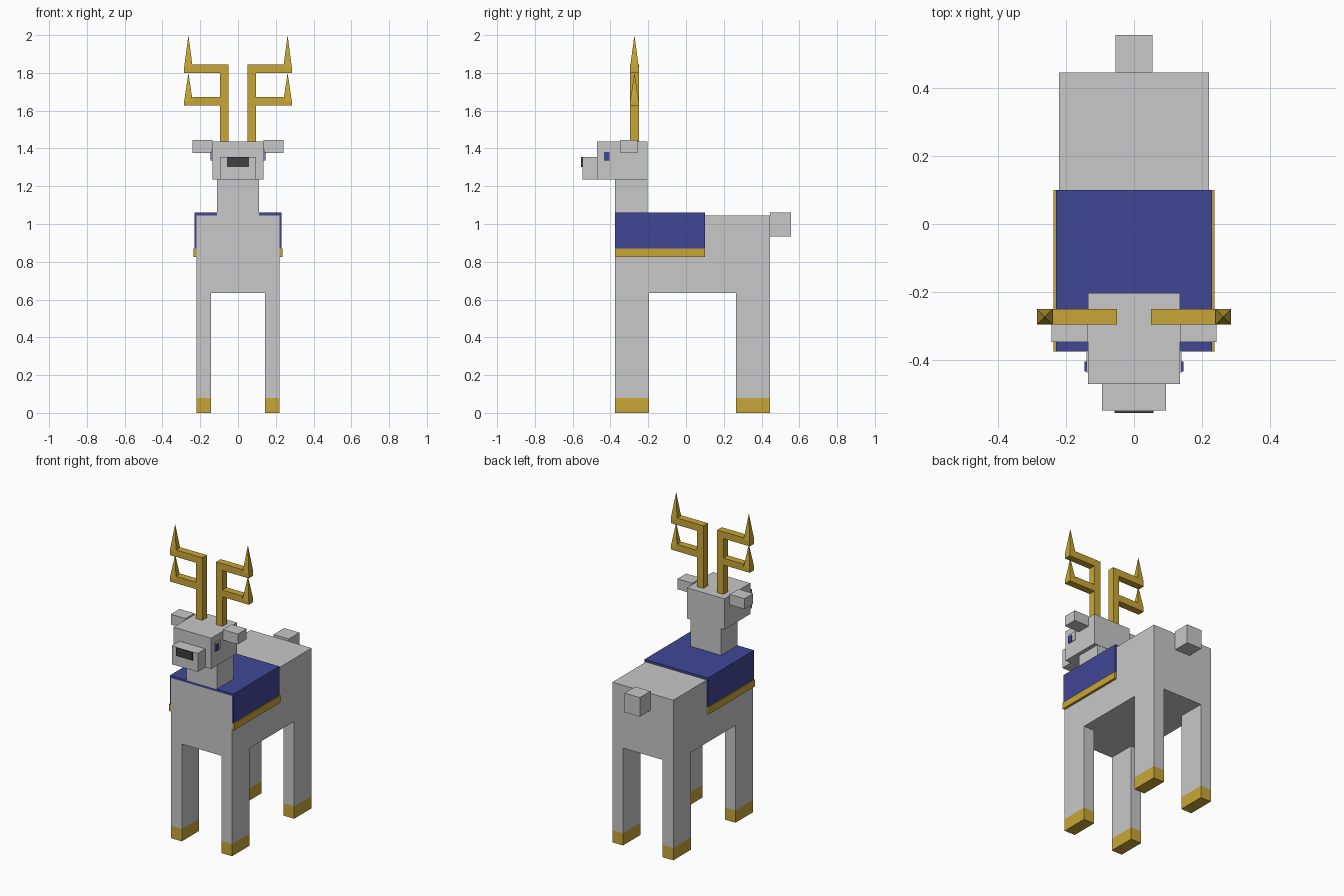
import bpy
import bmesh
from mathutils import Vector

if "Cube" in bpy.data.objects:
    bpy.data.objects.remove(bpy.data.objects["Cube"], do_unlink=True)


def material(name, rgb):
    mat = bpy.data.materials.new(name)
    mat.use_nodes = True
    mat.diffuse_color = (*rgb, 1)
    mat.node_tree.nodes["Principled BSDF"].inputs["Base Color"].default_value = (*rgb, 1)
    return mat


GREY = material("light grey", (0.58, 0.58, 0.58))
GOLD = material("gold", (0.58, 0.38, 0.037))
BLUE = material("deep blue", (0.051, 0.061, 0.305))
DARK = material("charcoal", (0.05, 0.05, 0.052))


def finish(name, bm, mat):
    mesh = bpy.data.meshes.new(name)
    bmesh.ops.recalc_face_normals(bm, faces=bm.faces[:])
    bm.to_mesh(mesh)
    bm.free()
    mesh.materials.append(mat)
    obj = bpy.data.objects.new(name, mesh)
    bpy.context.collection.objects.link(obj)
    return obj


def add_box(bm, x, y, z):
    """Add a box given its (low, high) span on each axis."""
    spans = (x, y, z)
    for v in bmesh.ops.create_cube(bm, size=1)["verts"]:
        v.co = Vector([s[0] if c < 0 else s[1] for s, c in zip(spans, v.co)])


def box(name, mat, x, y, z):
    bm = bmesh.new()
    add_box(bm, x, y, z)
    return finish(name, bm, mat)


def mirrored(x, side):
    return tuple(sorted(side * c for c in x))


SIDES = (("left", 1), ("right", -1))
FRONT, BACK = -0.375, 0.445

# Body, neck and tail
box("body", GREY, (-0.22, 0.22), (FRONT, BACK), (0.635, 1.045))
box("neck", GREY, (-0.11, 0.11), (FRONT, -0.205), (1.04, 1.235))
box("tail", GREY, (-0.055, 0.055), (BACK, 0.555), (0.935, 1.06))

# Legs with gold hooves
for side_name, side in SIDES:
    x = mirrored((0.143, 0.22), side)
    for end, y in (("front", (FRONT, -0.197)), ("back", (0.265, BACK))):
        box(f"{end}_{side_name}_leg", GREY, x, y, (0.08, 0.635))
        box(f"{end}_{side_name}_hoof", GOLD, x, y, (0, 0.08))

# Blanket draped over the back, with gold hems
CLOTH = (FRONT, 0.10)
box("blanket_top", BLUE, (-0.229, 0.229), CLOTH, (1.045, 1.06))
for side_name, side in SIDES:
    box(f"blanket_{side_name}_flap", BLUE, mirrored((0.22, 0.229), side), CLOTH, (0.87, 1.045))
    box(f"blanket_{side_name}_hem", GOLD, mirrored((0.22, 0.236), side), CLOTH, (0.826, 0.87))

# Head, muzzle and nose
box("head", GREY, (-0.135, 0.135), (-0.47, -0.203), (1.235, 1.436))
box("muzzle", GREY, (-0.094, 0.094), (-0.548, -0.47), (1.235, 1.356))
box("nose", DARK, (-0.058, 0.058), (-0.555, -0.548), (1.302, 1.356))

# Ears and eyes
for side_name, side in SIDES:
    box(f"{side_name}_ear", GREY, mirrored((0.135, 0.242), side), (-0.347, -0.257), (1.377, 1.445))
    box(f"{side_name}_eye", GREY, mirrored((0.135, 0.14), side), (-0.436, -0.378), (1.336, 1.395))
    box(f"{side_name}_pupil", BLUE, mirrored((0.14, 0.145), side), (-0.434, -0.404), (1.337, 1.38))

# Antlers: a stem and two branches, each ending in an upright spike
DEPTH = (-0.296, -0.25)
for side_name, side in SIDES:
    bm = bmesh.new()
    add_box(bm, mirrored((0.05, 0.095), side), DEPTH, (1.436, 1.845))
    for low, base, tip in ((1.80, 1.83, 2.0), (1.628, 1.65, 1.80)):
        add_box(bm, mirrored((0.095, 0.24), side), DEPTH, (low, low + 0.045))
        add_box(bm, mirrored((0.24, 0.285), side), DEPTH, (low, base))
        corners = [bm.verts.new((side * cx, cy, base))
                   for cx, cy in ((0.24, DEPTH[0]), (0.285, DEPTH[0]),
                                  (0.285, DEPTH[1]), (0.24, DEPTH[1]))]
        apex = bm.verts.new((side * 0.2625, sum(DEPTH) / 2, tip))
        bm.faces.new(corners)
        for i in range(4):
            bm.faces.new((corners[i], corners[(i + 1) % 4], apex))
    finish(f"{side_name}_antler", bm, GOLD)
